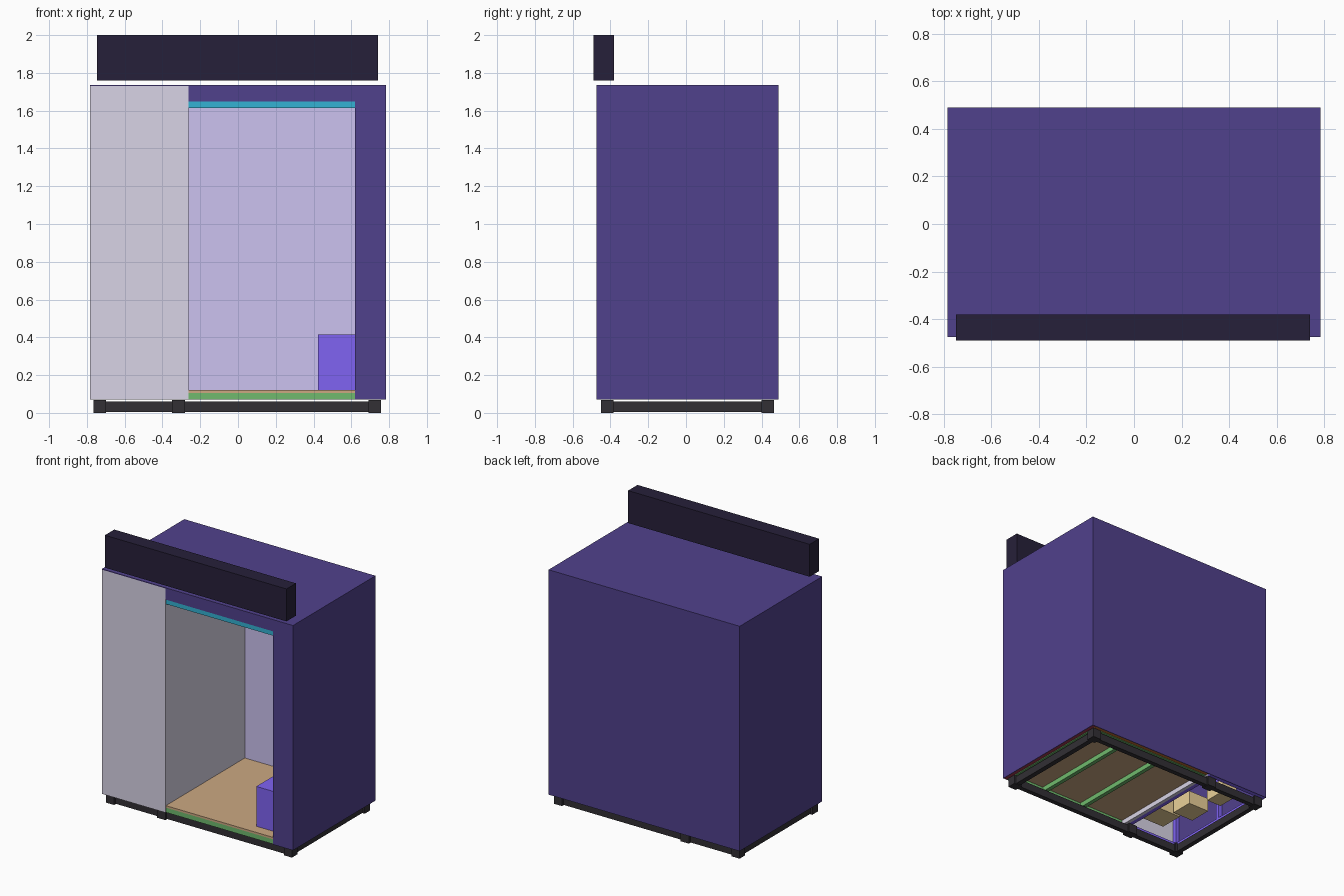
import bpy

if "Cube" in bpy.data.objects:
    bpy.data.objects.remove(bpy.data.objects["Cube"])

# display colours (converted to linear below)
COL = {
    "purple": (0.315, 0.255, 0.55), "dark": (0.15, 0.125, 0.225), "base": (0.195, 0.185, 0.205),
    "grey": (0.85, 0.83, 0.90), "lavender": (0.80, 0.76, 0.94), "violet": (0.50, 0.39, 0.95),
    "green": (0.44, 0.73, 0.43), "teal": (0.20, 0.70, 0.83), "tan": (0.80, 0.66, 0.51),
    "sand": (0.92, 0.82, 0.60), "red": (0.62, 0.22, 0.30), "orange": (0.72, 0.42, 0.18),
}
MATS = {}


def mat(key):
    if key not in MATS:
        MATS[key] = bpy.data.materials.new(key)
        MATS[key].diffuse_color = (*[((c + 0.055) / 1.055) ** 2.4 for c in COL[key]], 1)
    return MATS[key]


def box(name, col, x0, x1, y0, y1, z0, z1):
    bpy.ops.mesh.primitive_cube_add(size=1, location=((x0 + x1) / 2, (y0 + y1) / 2, (z0 + z1) / 2))
    o = bpy.context.object
    o.name = name
    o.scale = (x1 - x0, y1 - y0, z1 - z0)
    bpy.ops.object.transform_apply(location=False, rotation=False, scale=True)
    o.data.materials.append(mat(col))
    return o


def joist_frame(name, col, x0, x1, y0, y1, z0, z1, joists, t=0.03):
    """Flat frame: front and back beams with joists running along y."""
    box(name + "_front", col, x0, x1, y0, y0 + t, z0, z1)
    box(name + "_back", col, x0, x1, y1 - t, y1, z0, z1)
    for x in [*joists, x1 - t / 2]:
        box(name + "_joist", col, x - t / 2, x + t / 2, y0 + t, y1 - t, z0, z1)


X0, X1, Y0, Y1 = -0.783, 0.783, -0.475, 0.490   # outer shell
ZB, ZT, T = 0.07, 1.735, 0.005                  # bottom, top, sheet thickness
DIV, OPEN = -0.262, 0.62                        # doorway sides
INX, INY = 0.747, 0.454                         # inner wall faces

# feet and base rails
for y0, y1 in ((-0.45, -0.385), (0.40, 0.465)):
    for x0, x1 in ((-0.765, -0.70), (-0.35, -0.28), (0.69, 0.757)):
        box("foot", "base", x0, x1, y0, y1, 0, 0.068)
    box("base_rail_long", "base", -0.70, 0.69, y0 + 0.015, y1 - 0.015, 0.004, 0.06)
for x0, x1 in ((-0.765, -0.70), (0.69, 0.757)):
    box("base_rail_short", "base", x0 + 0.015, x1 - 0.015, -0.385, 0.40, 0.004, 0.06)

# outer shell sheets
box("left_panel", "purple", X0, X0 + T, Y0 + T, Y1 - T, ZB, ZT - T)
box("right_panel", "purple", X1 - T, X1, Y0 + T, Y1 - T, ZB, ZT - T)
box("back_panel", "purple", X0, X1, Y1 - T, Y1, ZB, ZT - T)
box("roof_panel", "purple", X0, X1, Y0, Y1, ZT - T, ZT)
box("front_right_panel", "purple", OPEN, X1, Y0, Y0 + T, ZB, ZT - T)
box("front_header", "purple", DIV, OPEN, Y0, Y0 + T, 1.648, ZT - T)
box("front_left_door", "grey", X0, DIV, Y0, Y0 + T, ZB, ZT - T)

# inner linings
box("divider_wall", "grey", DIV - 0.025, DIV, Y0 + T, INY, ZB, ZT - T)
box("back_lining", "lavender", DIV, INX, INY, INY + 0.006, ZB + 0.035, ZT - T)
box("right_lining", "lavender", INX, INX + 0.006, Y0 + T + 0.02, INY, ZB + 0.035, ZT - T)

# floor and ceiling
joist_frame("floor_frame", "green", DIV, INX, Y0 + T, INY, ZB, 0.105, (0.10, 0.44))
box("floor", "tan", DIV, INX, Y0 + T, INY, 0.105, 0.12)
joist_frame("ceiling_frame", "teal", DIV, INX, Y0 + T, INY, 1.613, 1.648, (0.10, 0.44))

# wall studs hidden between the sheets
for z in (ZB, ZT - T - 0.035):
    box("back_plate", "orange", DIV, INX, INY + 0.006, Y1 - T, z, z + 0.035)
    box("right_plate", "red", INX + 0.006, X1 - T, Y0 + T, Y1 - T, z, z + 0.035)
for x in (-0.245, 0.10, 0.44):
    box("back_stud", "orange", x - 0.015, x + 0.015, INY + 0.006, Y1 - T, 0.105, 1.695)
for y in (-0.44, 0.0, 0.44):
    box("right_stud", "red", INX + 0.006, X1 - T, y - 0.015, y + 0.015, 0.105, 1.695)

# equipment bay framing
LX0, LX1 = X0 + T, DIV - 0.025
for z in (ZB, ZT - T - 0.035):
    for x in (LX0, LX1 - 0.03):
        box("bay_side_plate", "violet", x, x + 0.03, Y0 + T, Y1 - T, z, z + 0.035)
    for y in (Y0 + T, Y1 - T - 0.03):
        box("bay_end_plate", "violet", LX0 + 0.03, LX1 - 0.03, y, y + 0.03, z, z + 0.035)
for x in (LX0, LX1 - 0.03):
    for y in (Y0 + T, -0.01, Y1 - T - 0.03):
        box("bay_stud", "violet", x, x + 0.03, y, y + 0.03, ZB + 0.035, ZT - T - 0.035)

# equipment boxes inside the bay
for x, y, w, d, h in ((-0.45, -0.24, 0.18, 0.18, 0.14), (-0.555, -0.05, 0.17, 0.17, 0.10),
                      (-0.60, 0.23, 0.12, 0.17, 0.10)):
    box("equipment_box", "sand", x - w / 2, x + w / 2, y - d / 2, y + d / 2, 0.11, 0.11 + h)

# bench and overhead sign
box("bench", "violet", 0.423, INX, -0.39, INY, 0.12, 0.415)
box("sign", "dark", -0.747, 0.74, -0.49, -0.38, 1.76, 2.0)

for m in bpy.data.materials:
    if m.users and not m.is_grease_pencil:
        m.use_nodes = True
        m.node_tree.nodes["Principled BSDF"].inputs["Base Color"].default_value = m.diffuse_color
